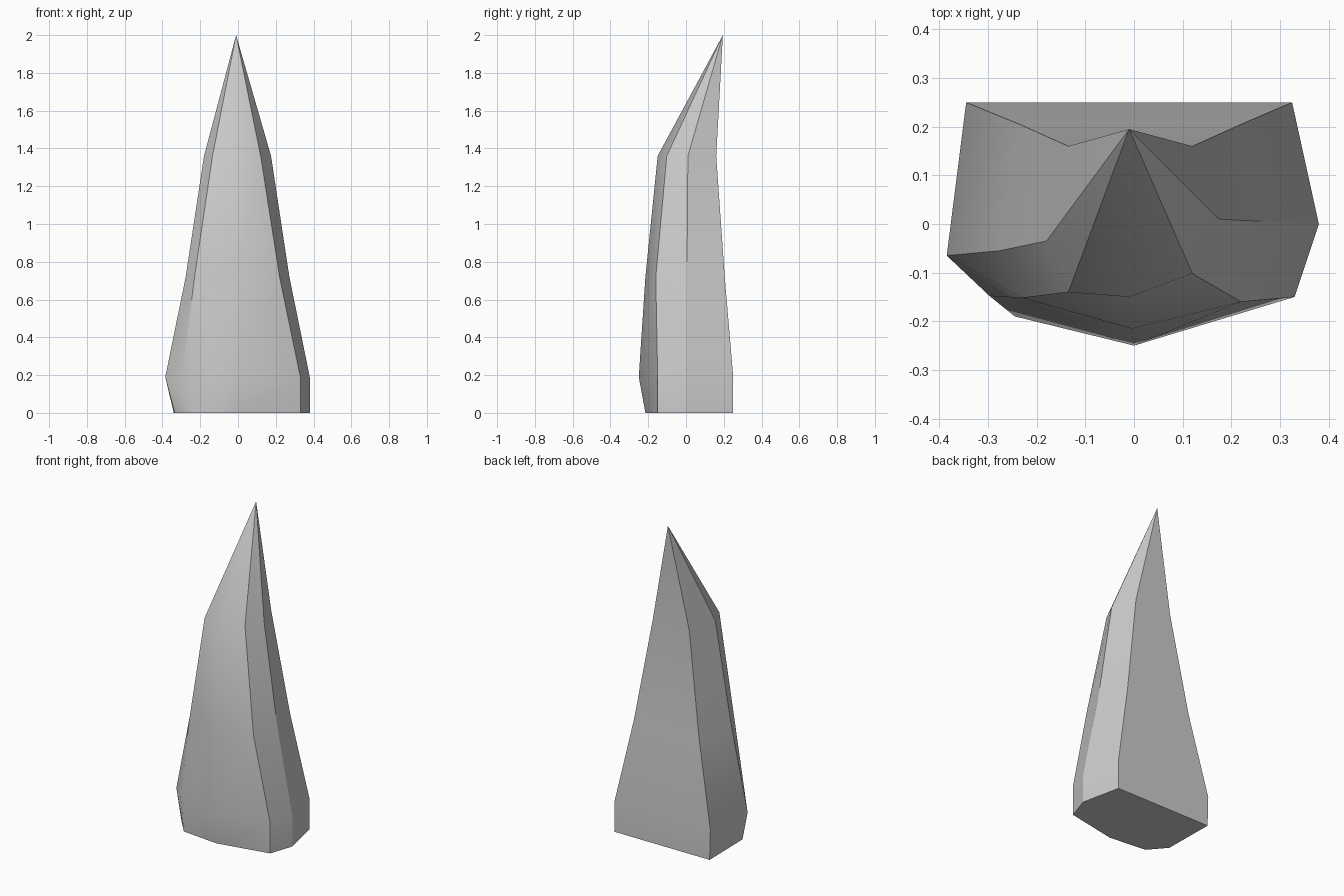
import bpy, bmesh, math

if "Cube" in bpy.data.objects:
    bpy.data.objects.remove(bpy.data.objects["Cube"])

# Cross-sections, counter-clockwise from the front:
# front, front right, right, back right, back left, left, front left
SECTIONS = [
    (0.00, [(0, -.215), (.33, -.15), (.38, 0), (.325, .25), (-.34, .25), (-.335, -.085), (-.245, -.19)]),
    (0.19, [(0, -.25), (.33, -.15), (.38, 0), (.325, .25), (-.345, .25), (-.385, -.065), (-.297, -.148)]),
    (0.72, [(-.005, -.215), (.22, -.16), (.272, .005), (.22, .205), (-.235, .205), (-.277, -.055), (-.23, -.152)]),
    (1.36, [(-.01, -.15), (.12, -.102), (.175, .01), (.12, .16), (-.135, .16), (-.18, -.035), (-.135, -.14)]),
]
APEX = (-.01, .195, 2.0)

# Faceted spike: loft the sections, close the base, fan to the tip
bm = bmesh.new()
rings = [[bm.verts.new((x, y, z)) for x, y in pts] for z, pts in SECTIONS]
tip = bm.verts.new(APEX)
n = len(rings[0])
bm.faces.new(rings[0][::-1])
for k, (lo, hi) in enumerate(zip(rings, rings[1:])):
    for i in range(n):
        j = (i + 1) % n
        if k == 0 and i == 6:      # chipped front-left foot is split
            bm.faces.new((lo[i], lo[j], hi[j]))
            bm.faces.new((lo[i], hi[j], hi[i]))
        elif k == 0 and i == 5:
            bm.faces.new((lo[i], lo[j], hi[i]))
            bm.faces.new((lo[j], hi[j], hi[i]))
        else:
            bm.faces.new((lo[i], lo[j], hi[j], hi[i]))
for i in range(n):
    bm.faces.new((rings[-1][i], rings[-1][(i + 1) % n], tip))
bmesh.ops.recalc_face_normals(bm, faces=bm.faces)

mesh = bpy.data.meshes.new("rock_spike")
bm.to_mesh(mesh)
bm.free()
spike = bpy.data.objects.new("rock_spike", mesh)
bpy.context.collection.objects.link(spike)
bpy.context.view_layer.objects.active = spike
spike.select_set(True)
bpy.ops.object.shade_smooth_by_angle(angle=math.radians(30))
